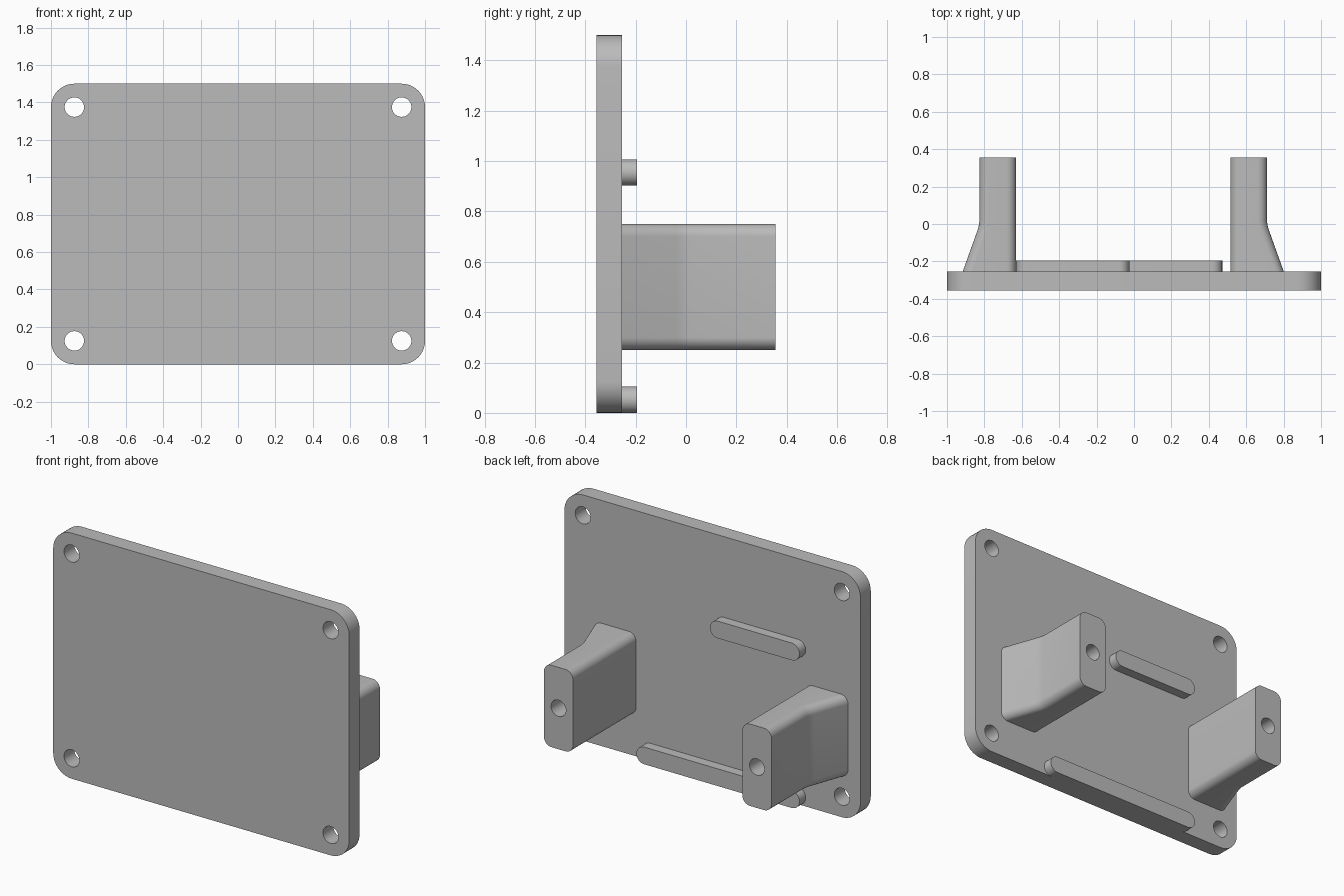
import bpy, bmesh, math

cube = bpy.data.objects.get("Cube")
if cube:
    bpy.data.objects.remove(cube, do_unlink=True)

grey = bpy.data.materials.new("plain grey")
grey.use_nodes = True
colour = (0.5, 0.5, 0.5, 1)
grey.diffuse_color = colour
grey.node_tree.nodes["Principled BSDF"].inputs["Base Color"].default_value = colour

FRONT, BACK, REAR = -0.355, -0.255, 0.355   # plate faces and bracket ends
MID_X = -0.0575                             # brackets sit off centre


def rounded_rect(x0, x1, z0, z1, r, steps=10):
    """Outline points of a rectangle with rounded corners."""
    corners = [(x1 - r, z1 - r), (x0 + r, z1 - r), (x0 + r, z0 + r), (x1 - r, z0 + r)]
    return [(cx + r * math.cos(a), cz + r * math.sin(a))
            for k, (cx, cz) in enumerate(corners)
            for a in (math.pi / 2 * (k + i / steps) for i in range(steps + 1))]


def loft(name, sections):
    """Solid through (y, outline) sections, capped at both ends."""
    bm = bmesh.new()
    rings = [[bm.verts.new((x, y, z)) for x, z in pts] for y, pts in sections]
    for a, b in zip(rings, rings[1:]):
        for i in range(len(a)):
            j = (i + 1) % len(a)
            bm.faces.new((a[i], a[j], b[j], b[i]))
    bm.faces.new(rings[0])
    bm.faces.new(rings[-1])
    bmesh.ops.remove_doubles(bm, verts=bm.verts, dist=1e-5)
    bmesh.ops.recalc_face_normals(bm, faces=bm.faces)
    mesh = bpy.data.meshes.new(name)
    bm.to_mesh(mesh)
    bm.free()
    mesh.materials.append(grey)
    obj = bpy.data.objects.new(name, mesh)
    bpy.context.collection.objects.link(obj)
    return obj


def activate(obj):
    bpy.ops.object.select_all(action='DESELECT')
    obj.select_set(True)
    bpy.context.view_layer.objects.active = obj


def drill(obj, x, z, r, y0, y1):
    """Cut a round hole along y."""
    outline = rounded_rect(x - r, x + r, z - r, z + r, r)
    cutter = loft("hole_cutter", [(y0, outline), (y1, outline)])
    cutter.hide_render = True
    mod = obj.modifiers.new("hole", 'BOOLEAN')
    mod.operation = 'DIFFERENCE'
    mod.solver = 'EXACT'
    mod.object = cutter
    activate(obj)
    bpy.ops.object.modifier_apply(modifier=mod.name)
    bpy.data.objects.remove(cutter, do_unlink=True)


def finish(obj):
    activate(obj)
    bpy.ops.object.shade_smooth_by_angle(angle=math.radians(30))


# Mounting plate with a screw hole in each corner
outline = rounded_rect(-1, 1, 0, 1.5, 0.125)
plate = loft("plate", [(FRONT, outline), (BACK, outline)])
for x in (-0.875, 0.875):
    for z in (0.125, 1.375):
        drill(plate, x, z, 0.052, FRONT - 0.1, BACK + 0.1)
finish(plate)

# Two brackets that flare outward where they meet the plate
flare = [(BACK, 0.09), (-0.04, 0.013), (-0.015, 0.005), (0.015, 0), (REAR, 0)]
for side, name in ((1, "left_bracket"), (-1, "right_bracket")):
    inner = MID_X + side * 0.5725
    sections = []
    for y, extra in flare:
        outer = inner + side * (0.196 + extra)
        sections.append((y, rounded_rect(min(inner, outer), max(inner, outer), 0.25, 0.75, 0.05)))
    bracket = loft(name, sections)
    drill(bracket, inner + side * 0.098, 0.5, 0.05, REAR - 0.3, REAR + 0.1)
    finish(bracket)

# Round-ended ribs on the back of the plate
for name, x1, z0 in (("upper_rib", -0.025, 0.902), ("lower_rib", 0.472, 0)):
    outline = rounded_rect(-0.63, x1, z0, z0 + 0.105, 0.0525)
    finish(loft(name, [(BACK, outline), (BACK + 0.06, outline)]))
